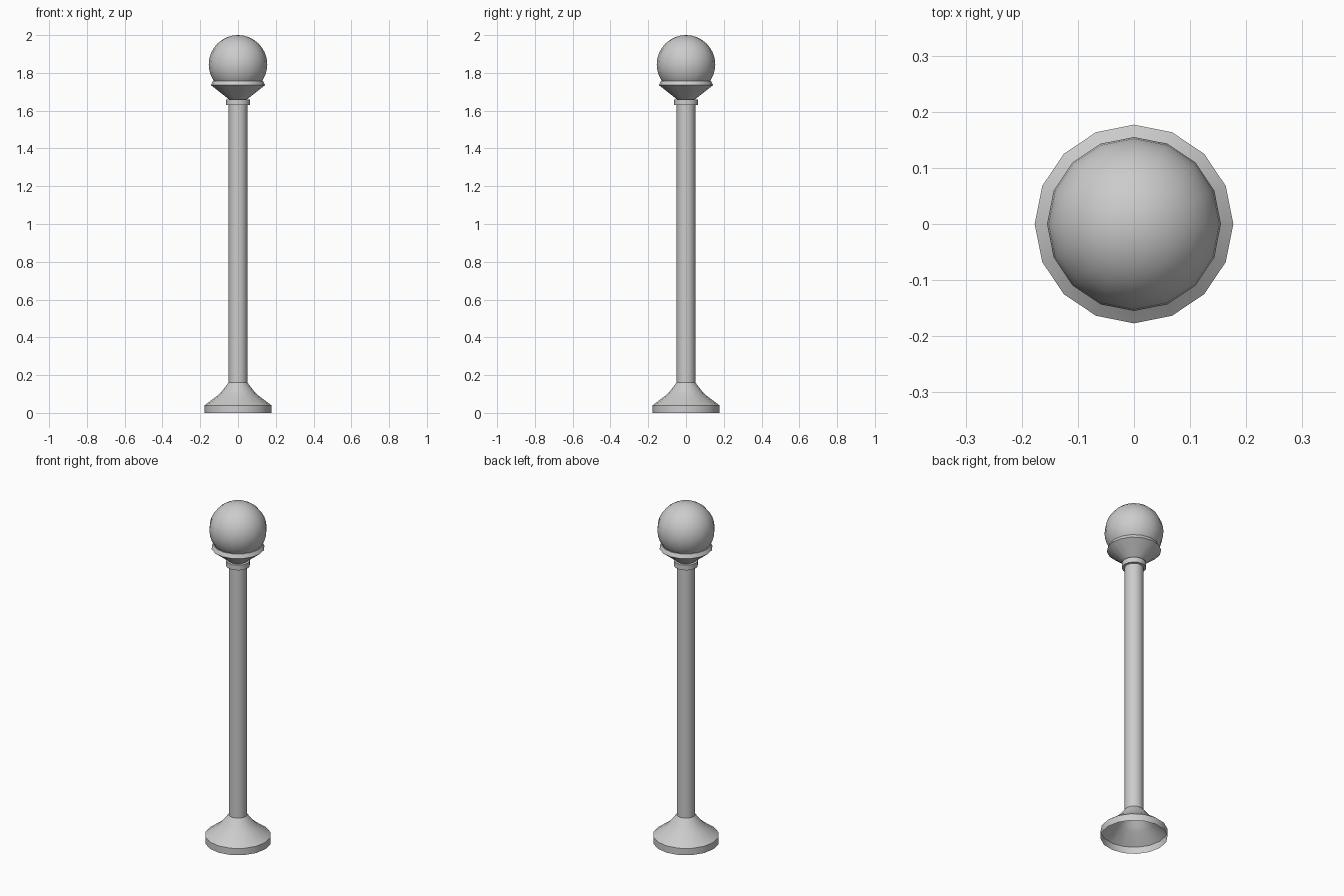
import bpy, bmesh
from math import radians, cos, sin, pi

if "Cube" in bpy.data.objects:
    bpy.data.objects.remove(bpy.data.objects["Cube"])

SIDES = 16


def lathe(name, profile, angle=35):
    """Revolve (radius, height) points around z into an open shell."""
    bm = bmesh.new()
    rings = [[bm.verts.new((r * cos(2 * pi * i / SIDES), r * sin(2 * pi * i / SIDES), z))
              for i in range(SIDES)] for r, z in profile]
    for low, high in zip(rings, rings[1:]):
        for i in range(SIDES):
            j = (i + 1) % SIDES
            bm.faces.new((low[i], low[j], high[j], high[i]))
    mesh = bpy.data.meshes.new(name)
    bm.to_mesh(mesh)
    bm.free()
    obj = bpy.data.objects.new(name, mesh)
    bpy.context.collection.objects.link(obj)
    smooth(obj, angle)
    return obj


def smooth(obj, angle):
    bpy.ops.object.select_all(action='DESELECT')
    obj.select_set(True)
    bpy.context.view_layer.objects.active = obj
    bpy.ops.object.shade_smooth_by_angle(angle=radians(angle))


# Flared foot, hollow underneath
lathe("base", [(0.177, 0), (0.177, 0.04), (0.11, 0.09), (0.085, 0.115), (0.05, 0.16)])

# Straight post
lathe("pole", [(0.05, 0.16), (0.05, 1.63)])

# Ring at the top of the post
lathe("collar", [(0.05, 1.63), (0.064, 1.63), (0.064, 1.66), (0.048, 1.66)])

# Conical holder with a bevelled rim that meets the globe
lathe("globe_holder", [(0.048, 1.66), (0.143, 1.735), (0.132, 1.757), (0.122, 1.757)])

# Lamp globe
bpy.ops.mesh.primitive_uv_sphere_add(segments=SIDES, ring_count=16, radius=0.155,
                                     location=(0, 0, 1.845))
globe = bpy.context.object
globe.name = "globe"
smooth(globe, 60)
